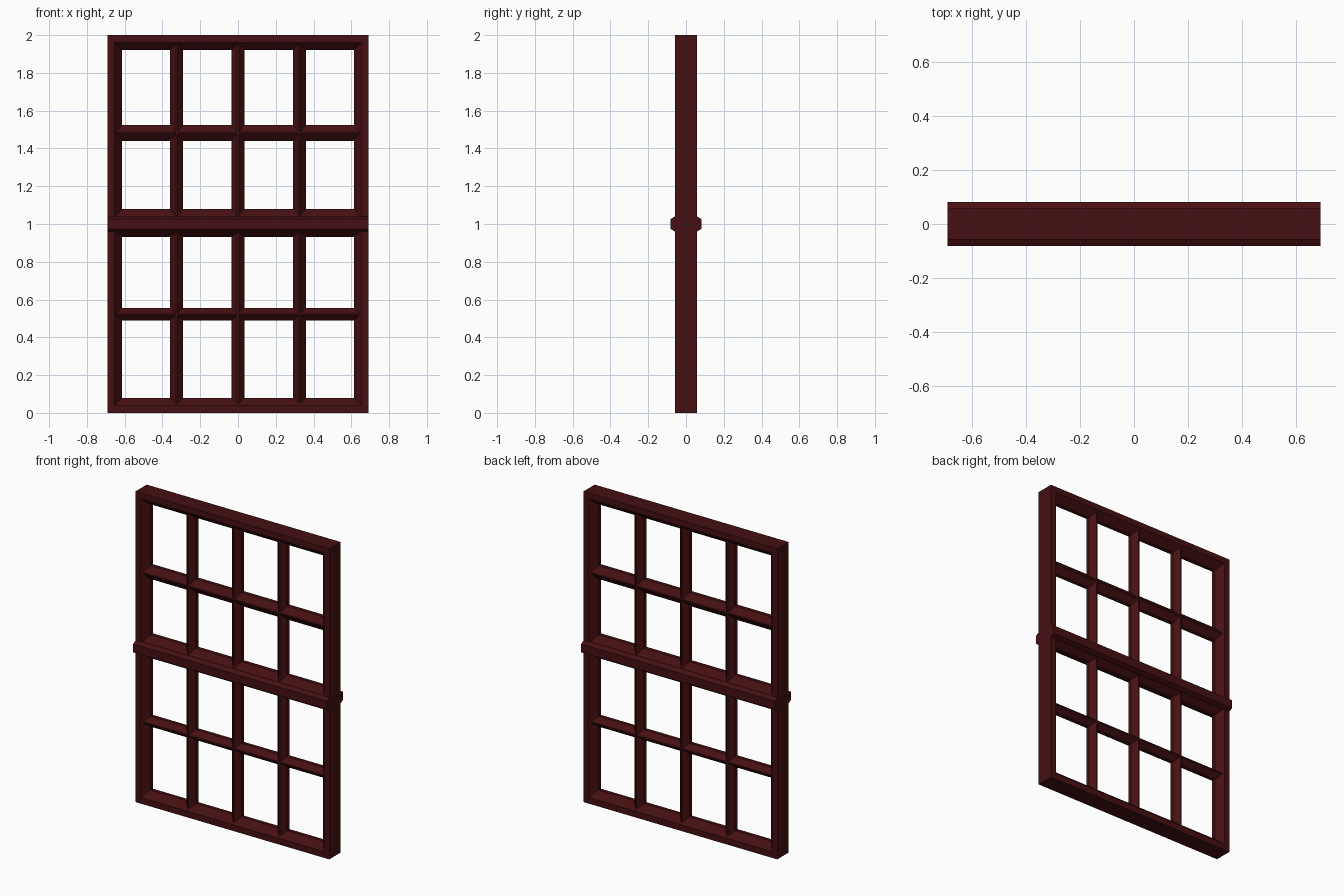
import bpy, bmesh

if "Cube" in bpy.data.objects:
    bpy.data.objects.remove(bpy.data.objects["Cube"])

wood = bpy.data.materials.new("dark_red_wood")
wood.diffuse_color = (0.06, 0.005, 0.006, 1)
wood.use_nodes = True
wood.node_tree.nodes["Principled BSDF"].inputs["Base Color"].default_value = wood.diffuse_color


def finish(name, bm):
    bmesh.ops.recalc_face_normals(bm, faces=bm.faces)
    me = bpy.data.meshes.new(name)
    bm.to_mesh(me)
    bm.free()
    me.materials.append(wood)
    ob = bpy.data.objects.new(name, me)
    bpy.context.collection.objects.link(ob)
    return ob


def sash(name, outer, face, opening, seam=1.0):
    """Rectangular frame with sloped inner faces; rects are (half_x, z0, z1)."""
    bm = bmesh.new()
    steps = [(outer, -.057), (face, -.057), (opening, -.012),
             (opening, .012), (face, .057), (outer, .057)]
    loops = [[bm.verts.new((x, y, z)) for x, z in
              ((-h, z0), (h, z0), (h, z1), (-h, z1))]
             for (h, z0, z1), y in steps]
    for i in range(6):
        a, b = loops[i], loops[(i + 1) % 6]
        for j in range(4):
            k = (j + 1) % 4
            # the two sashes are left open where they meet
            if i == 5 and a[j].co.z == seam == a[k].co.z:
                continue
            bm.faces.new((a[j], a[k], b[k], b[j]))
    return finish(name, bm)


def bar(name, profile, start, end, centre, axis):
    """Extrude a (width, y) profile along x or z."""
    bm = bmesh.new()
    rings = []
    for t in (start, end):
        rings.append([bm.verts.new((t, y, centre + w) if axis == 'x'
                                   else (centre + w, y, t)) for w, y in profile])
        bm.faces.new(rings[-1])
    n = len(profile)
    for i in range(n):
        j = (i + 1) % n
        bm.faces.new((rings[0][i], rings[0][j], rings[1][j], rings[1][i]))
    return finish(name, bm)


def ridge(half, ridge_shift=0.0):
    """Glazing bar section: narrow ridge front and back."""
    r = ridge_shift
    return [(-half, -.012), (r - .004, -.045), (r + .004, -.045), (half, -.012),
            (half, .012), (r + .004, .045), (r - .004, .045), (-half, .012)]


# Upper and lower sash frames
sash("upper_sash", (.69, 1.0, 2.0), (.653, 1.03, 1.962), (.615, 1.08, 1.92))
sash("lower_sash", (.69, 0.0, 1.0), (.653, .04, .965), (.615, .08, .93))

# Protruding meeting rail with chamfered edges
bar("meeting_rail", [(-.04, -.057), (-.027, -.081), (.027, -.081), (.04, -.057),
                     (.04, .057), (.027, .081), (-.027, .081), (-.04, .057)],
    -.69, .69, 1.0, 'x')

# Vertical glazing bars
for i, x in enumerate((-.325, 0, .325)):
    bar(f"upper_vertical_bar_{i + 1}", ridge(.034), 1.04, 1.955, x, 'z')
    bar(f"lower_vertical_bar_{i + 1}", ridge(.034), .045, .96, x, 'z')

# Horizontal glazing bars
bar("upper_horizontal_bar", ridge(.043), -.645, .645, 1.482, 'x')
bar("lower_horizontal_bar", ridge(.033), -.645, .645, .522, 'x')
